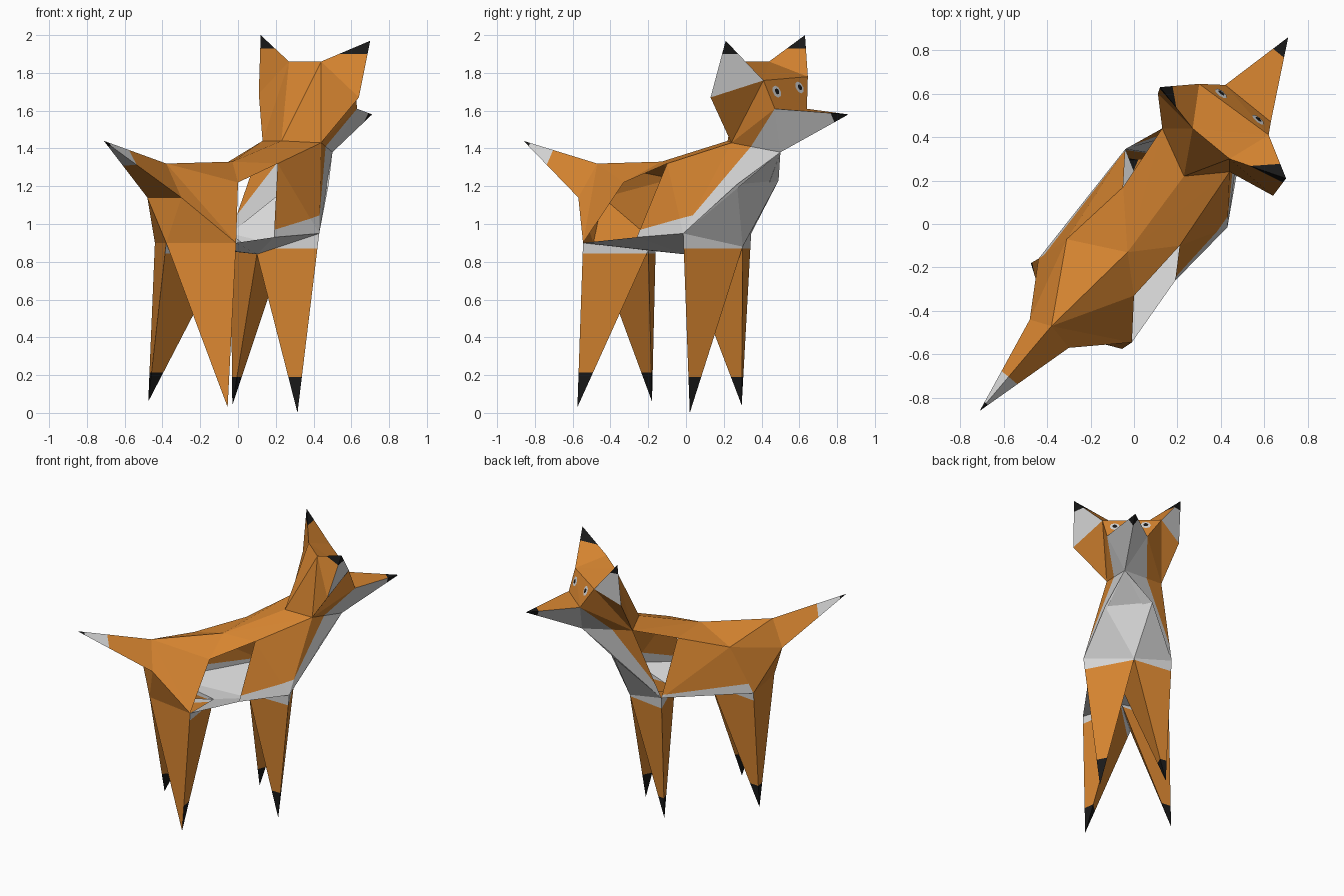
import bpy, bmesh, math
from mathutils import Vector as V

cube = bpy.data.objects.get("Cube")
if cube:
    bpy.data.objects.remove(cube)


def material(name, colour):
    m = bpy.data.materials.new(name)
    m.use_nodes = True
    m.diffuse_color = (*colour, 1)
    bsdf = next(n for n in m.node_tree.nodes if n.type == 'BSDF_PRINCIPLED')
    bsdf.inputs["Base Color"].default_value = (*colour, 1)
    bsdf.inputs["Roughness"].default_value = 0.9
    return m


MATS = [material("fur_orange", (0.68, 0.235, 0.03)),
        material("fur_white", (0.68, 0.68, 0.68)),
        material("tip_black", (0.01, 0.01, 0.01))]
ORANGE, WHITE, BLACK = range(3)

FORWARD = V((0.637, 0.771, 0))      # tail to nose
SIDE = V((0.771, -0.637, 0))        # across the body
UP = V((0, 0, 1))
MIDDLE = V((0.05, 0.0, 1.15))       # inside the torso

# Joints of the torso: r = camera-side flank, l = far flank, c = centre line
P = {
    "rump": V((-.38, -.47, 1.32)), "spine": V((-.03, -.13, 1.33)),
    "nape": V((.23, .22, 1.44)), "neck_r": V((.44, .24, 1.43)), "neck_l": V((.13, .44, 1.44)),
    "tail_r": V((-.30, -.57, 1.14)), "tail_l": V((-.48, -.44, 1.14)),
    "waist_r": V((0, -.33, 1.22)), "waist_l": V((-.31, -.07, 1.24)),
    "back_r": V((.21, -.10, 1.32)), "back_l": V((-.05, .17, 1.33)),
    "hip_r": V((-.01, -.545, .90)), "hip_l": V((-.44, -.16, .90)),
    "seat": V((-.38, -.49, .90)), "groin": V((-.06, -.20, .86)),
    "flank_r": V((.19, -.26, .93)),
    "elbow_r": V((.43, -.015, .95)), "elbow_l": V((-.04, .345, .95)),
    "belly": V((.10, -.01, .84)), "brisket": V((.25, .30, .88)),
    "chest_r": V((.48, .27, 1.21)), "chest_l": V((.25, .49, 1.23)),
    "chin": V((.50, .50, 1.38)),
}
# Joints of the head
P.update({
    "tip_r": V((.70, .21, 1.97)), "tip_l": V((.12, .63, 2.0)),
    "ear_r": V((.64, .13, 1.67)), "ear_l": V((.11, .60, 1.69)),
    "crown_r": V((.44, .30, 1.86)), "crown_l": V((.27, .44, 1.86)),
    "brow_r": V((.62, .41, 1.76)), "brow_l": V((.30, .645, 1.78)),
    "muzzle_r": V((.63, .47, 1.61)), "muzzle_l": V((.42, .64, 1.61)),
    "nose": V((.71, .86, 1.58)),
})
# Ends of the tail and feet
P.update({
    "tail_end": V((-.71, -.86, 1.44)),
    "foot_fr": V((.315, .02, 0)), "foot_fl": V((-.03, .295, .04)),
    "foot_rr": V((-.055, -.575, .03)), "foot_rl": V((-.475, -.18, .06)),
})


def mix(a, b, t):
    return P[a].lerp(P[b], t)


def level(z):
    """Horizontal paint line; paints what lies above it."""
    return (V((0, 0, z)), UP)


def through(p, q, toward):
    """Paint line through two points and across the body, painting the side of a joint."""
    n = (q - p).cross(SIDE).normalized()
    return (p, n if (P[toward] - p).dot(n) > 0 else -n)


def part(name, faces, colour=ORANGE, paint=(), centre=None):
    """Skin the named joints, then cut and colour the painted areas."""
    bm = bmesh.new()
    verts = {}
    corners = [f.split() for f in faces]
    for names in corners:
        for n in names:
            if n not in verts:
                verts[n] = bm.verts.new(P[n])
    mid = centre or sum((P[n] for n in verts), V()) / len(verts)
    for names in corners:
        f = bm.faces.new([verts[n] for n in names])
        f.material_index = colour
        f.normal_update()
        if f.normal.dot(f.calc_center_median() - mid) < 0:
            f.normal_flip()
    for (co, no), mat in paint:
        bmesh.ops.bisect_plane(bm, geom=bm.verts[:] + bm.edges[:] + bm.faces[:],
                               dist=1e-5, plane_co=co, plane_no=no)
        for f in bm.faces:
            if (f.calc_center_median() - co).dot(no) > 0:
                f.material_index = mat
    mesh = bpy.data.meshes.new(name)
    bm.to_mesh(mesh)
    bm.free()
    for m in MATS:
        mesh.materials.append(m)
    ob = bpy.data.objects.new(name, mesh)
    bpy.context.collection.objects.link(ob)
    return ob


# Back and rump
part("back", ["rump spine waist_r", "waist_r spine back_r", "spine back_r neck_r", "spine neck_r nape",
              "rump spine waist_l", "waist_l spine back_l", "spine back_l neck_l", "spine neck_l nape"],
     centre=MIDDLE)
part("rump", ["rump waist_r hip_r", "rump hip_r tail_r", "tail_r hip_r seat", "tail_r tail_l seat",
              "tail_l hip_l seat", "tail_l waist_l hip_l", "rump waist_l tail_l"], centre=MIDDLE)

# Flanks with a pale lower edge
part("left_flank", ["back_l waist_l elbow_l", "waist_l hip_l elbow_l"],
     paint=[((V((0, 0, .97)), -UP), WHITE)], centre=MIDDLE)
part("right_shoulder", ["back_r neck_r elbow_r", "back_r elbow_r flank_r"],
     paint=[(through(mix("flank_r", "back_r", .1), mix("elbow_r", "neck_r", .2), "elbow_r"), WHITE)],
     centre=MIDDLE)

# Chest and belly
for s in "rl":
    part(f"chest_side_{s}", [f"elbow_{s} neck_{s} chin", f"elbow_{s} chin chest_{s}"],
         paint=[(through(mix(f"elbow_{s}", f"neck_{s}", .2), mix("chin", f"neck_{s}", .6), "chin"), WHITE)],
         centre=MIDDLE)
part("chest", ["brisket chest_r chest_l", "chest_r chest_l chin",
               "elbow_r chest_r brisket", "elbow_l chest_l brisket"], WHITE, centre=MIDDLE)
part("belly", ["hip_r flank_r belly groin", "flank_r elbow_r belly", "hip_l elbow_l belly", "hip_l belly groin"],
     WHITE, centre=MIDDLE)

# Legs: three-sided spikes with black feet and pale tops
for s in "rl":
    elbow, foot = f"elbow_{s}", f"foot_f{s}"
    part(f"front_leg_{s}", [f"{a} {b} {foot}" for a, b in
                            ((elbow, "brisket"), ("brisket", "belly"), ("belly", elbow))],
         paint=[(level(.87), WHITE), ((V((0, 0, .19)), -UP), BLACK)])
    hip, foot = f"hip_{s}", f"foot_r{s}"
    sock = [((V((0, 0, .215)), -UP), BLACK)]
    part(f"rear_leg_{s}", [f"{hip} groin {foot}", f"groin seat {foot}"],
         paint=[(level(.845), WHITE)] + sock, centre=mix("seat", foot, .4).lerp(mix(hip, "groin", .5), .4))
    part(f"rear_leg_back_{s}", [f"{hip} seat {foot}"],
         paint=sock if s == "l" else (), centre=mix("groin", foot, .4))

# Tail
part("tail", ["rump tail_r tail_end", "rump tail_l tail_end", "tail_r tail_l tail_end"],
     paint=[((FORWARD * -.91, -FORWARD), WHITE), ((FORWARD * -1.07, -FORWARD), BLACK)])

# Head
skull = V((.40, .42, 1.65))
part("skull", ["crown_l crown_r brow_r", "crown_l brow_r brow_l", "crown_l crown_r nape",
               "brow_l brow_r muzzle_l", "brow_r muzzle_r muzzle_l"], centre=skull)
for s in "rl":
    part(f"head_side_{s}", [f"crown_{s} nape neck_{s}", f"crown_{s} neck_{s} ear_{s}",
                            f"ear_{s} brow_{s} neck_{s}", f"brow_{s} muzzle_{s} neck_{s}"], centre=skull)
    part(f"cheek_{s}", [f"muzzle_{s} chin neck_{s}"], centre=skull,
         paint=[(through(P[f"muzzle_{s}"], mix(f"neck_{s}", "chin", .4), "chin"), WHITE)])
    # Ears: pale inside, black tip
    black_tip = [(level(P[f"tip_{s}"].z - .07), BLACK)]
    part(f"ear_{s}", [f"tip_{s} brow_{s} crown_{s}", f"tip_{s} crown_{s} ear_{s}"],
         paint=black_tip, centre=mix(f"ear_{s}", f"brow_{s}", .5))
    part(f"inner_ear_{s}", [f"tip_{s} ear_{s} brow_{s}"], WHITE, black_tip, mix(f"crown_{s}", f"tip_{s}", .3))

# Muzzle with black nose
nose_tip = [((FORWARD * 1.03, FORWARD), BLACK)]
part("muzzle_top", ["muzzle_l muzzle_r nose"], ORANGE, nose_tip, P["chin"])
part("muzzle_sides", ["muzzle_r nose chin", "muzzle_l nose chin"], WHITE, nose_tip, mix("muzzle_r", "muzzle_l", .5))


# Eyes: thin pale plates with dark pupils
def eye(name, corners, weights):
    a, b, c = (P[n] for n in corners)
    n = (b - a).cross(c - a).normalized()
    if n.dot(FORWARD) < 0:
        n = -n
    spot = sum((P[k] * w for k, w in zip(corners, weights)), V())
    for label, radius, lift, colour in (("white", .034, .003, WHITE), ("pupil", .017, .006, BLACK)):
        bpy.ops.mesh.primitive_circle_add(vertices=8, radius=radius, fill_type='NGON',
                                          location=spot + n * lift,
                                          rotation=n.to_track_quat('Z', 'Y').to_euler())
        ob = bpy.context.object
        ob.name = f"{name}_{label}"
        ob.data.materials.append(MATS[colour])


eye("left_eye", ("brow_l", "brow_r", "muzzle_l"), (.49, .19, .32))
eye("right_eye", ("brow_r", "muzzle_r", "muzzle_l"), (.60, .14, .26))
